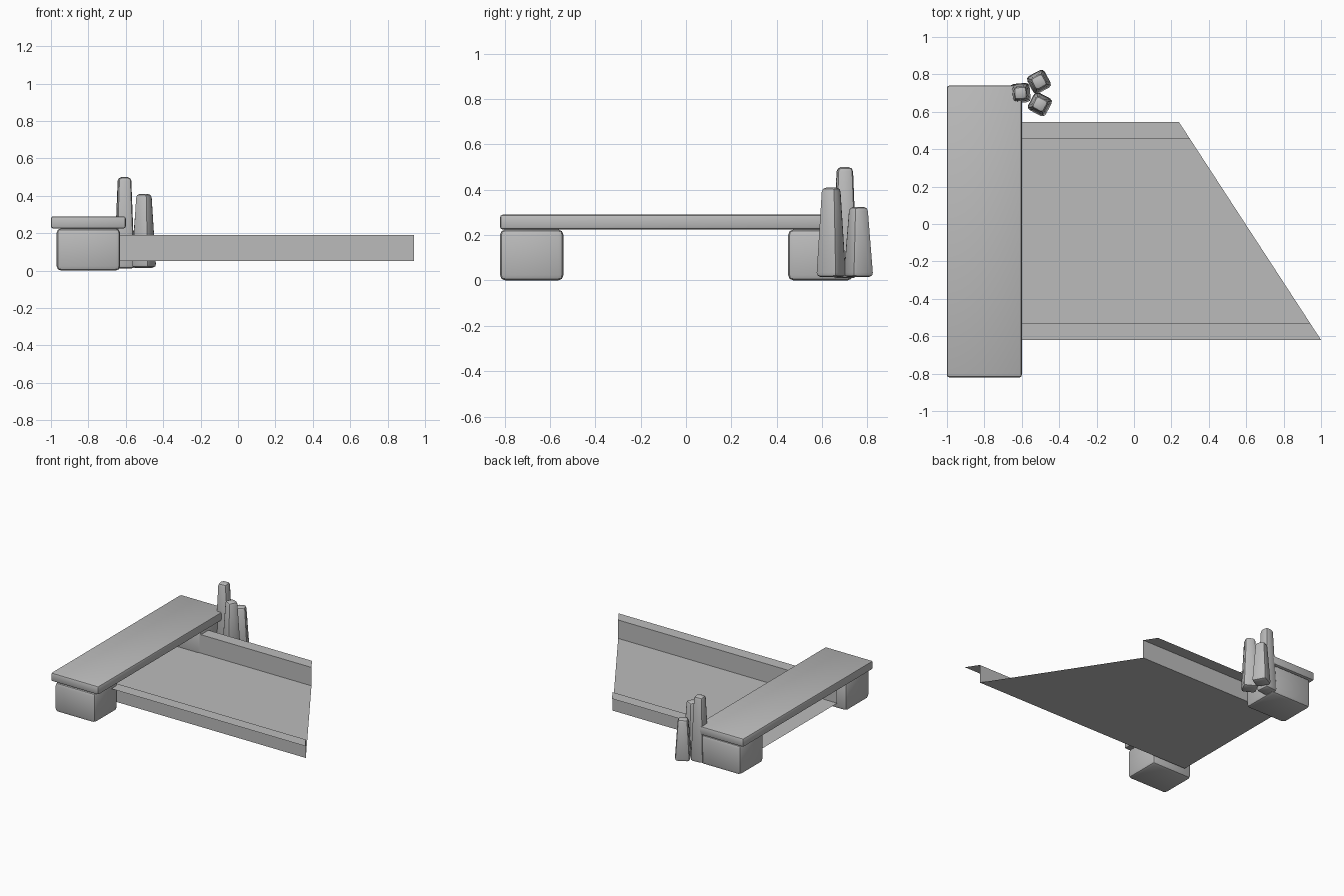
import bpy, bmesh, math
from mathutils import Matrix

cube = bpy.data.objects.get("Cube")
if cube:
    bpy.data.objects.remove(cube, do_unlink=True)

grey = bpy.data.materials.new("plain_grey")
grey.use_nodes = True
colour = (0.5, 0.5, 0.5, 1)
grey.diffuse_color = colour
grey.node_tree.nodes["Principled BSDF"].inputs["Base Color"].default_value = colour


def finish(bm, name, smooth=False):
    mesh = bpy.data.meshes.new(name)
    bm.to_mesh(mesh)
    bm.free()
    mesh.materials.append(grey)
    obj = bpy.data.objects.new(name, mesh)
    bpy.context.collection.objects.link(obj)
    if smooth:
        bpy.ops.object.select_all(action='DESELECT')
        obj.select_set(True)
        bpy.context.view_layer.objects.active = obj
        bpy.ops.object.shade_smooth_by_angle(angle=math.radians(35))
    return obj


def rounded_box(name, low, high, bevel, segments=2, taper=1.0, turn=0.0):
    """Bevelled box between two corners, optionally tapered upward and turned."""
    bm = bmesh.new()
    bmesh.ops.create_cube(bm, size=1)
    for v in bm.verts:
        if v.co.z > 0:
            v.co.x *= taper
            v.co.y *= taper
    size = [h - l for l, h in zip(low, high)]
    centre = [(h + l) / 2 for l, h in zip(low, high)]
    bmesh.ops.scale(bm, vec=size, verts=bm.verts)
    bmesh.ops.bevel(bm, geom=bm.edges[:], offset=bevel, segments=segments,
                    profile=0.5, affect='EDGES')
    bm.transform(Matrix.Translation(centre) @ Matrix.Rotation(math.radians(turn), 4, 'Z'))
    return finish(bm, name, True)


# Plank resting on two blocks
rounded_box("plank", (-1, -0.82, 0.225), (-0.6, 0.74, 0.29), 0.012)
for name, y0, y1 in (("front_block", -0.82, -0.54), ("back_block", 0.45, 0.735)):
    rounded_box(name, (-0.97, y0, 0), (-0.63, y1, 0.225), 0.024)

# Cluster of tapered posts
posts = (("tall_post", -0.607, 0.7, 0.01, 0.5, 0.105, 5),
         ("middle_post", -0.503, 0.64, 0.015, 0.41, 0.108, 62),
         ("short_post", -0.508, 0.76, 0.015, 0.325, 0.108, 28))
for name, x, y, z0, z1, w, turn in posts:
    rounded_box(name, (x - w / 2, y - w / 2, z0), (x + w / 2, y + w / 2, z1),
                0.02, taper=0.66, turn=turn)

# Thin channel sheet: flange, wall, floor, wall, flange, with a slanted far end
section = ((-0.62, 0.19), (-0.53, 0.19), (-0.53, 0.05),
           (0.455, 0.05), (0.455, 0.19), (0.545, 0.19))
bm = bmesh.new()
rows = []
for y, z in section:
    far = 1 - (y + 0.62) * 0.652
    rows.append((bm.verts.new((-0.9, y, z)), bm.verts.new((far, y, z))))
for (a, b), (c, d) in zip(rows, rows[1:]):
    bm.faces.new((a, b, d, c))
finish(bm, "channel")
